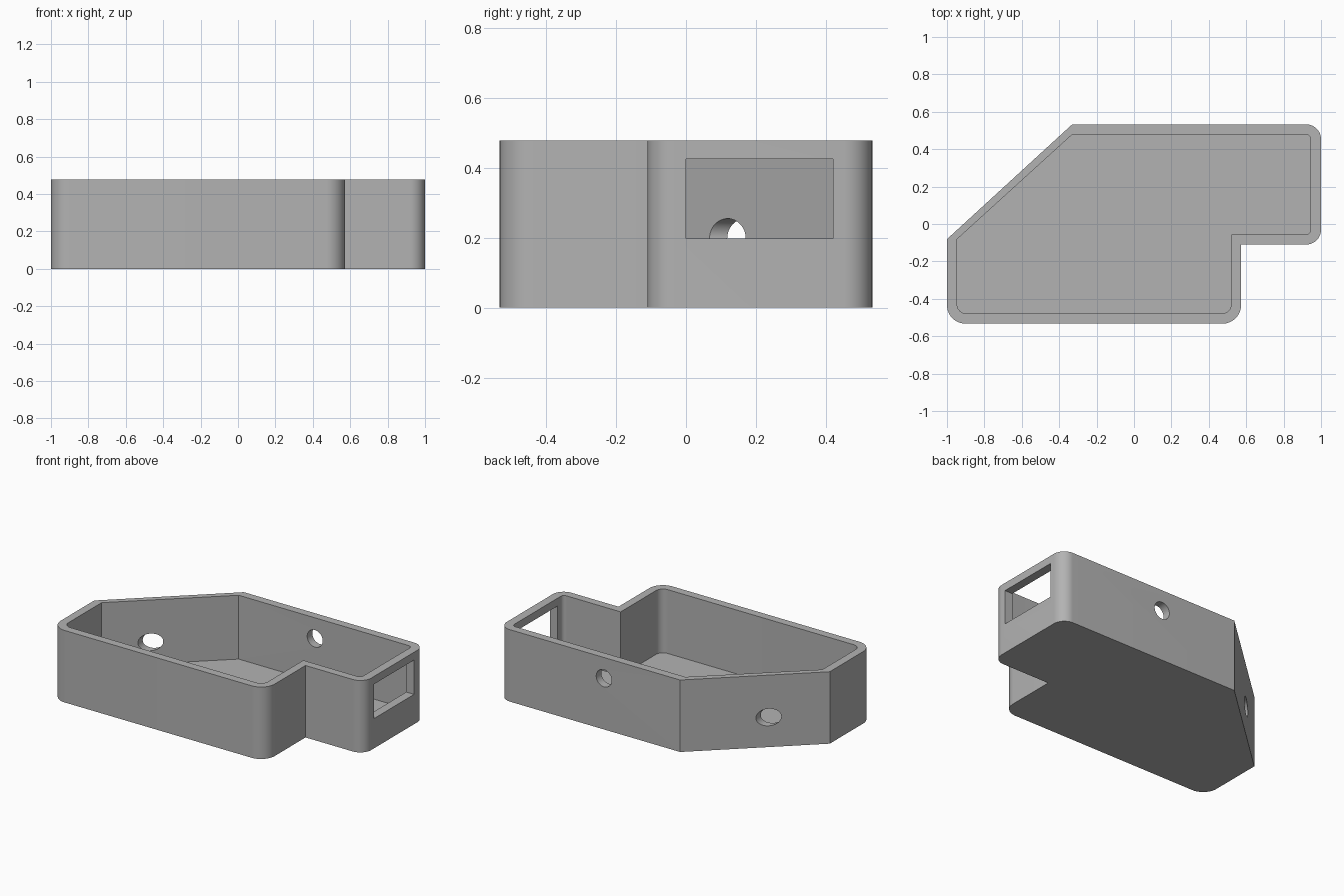
import bpy, bmesh, math
from mathutils import Vector, Matrix

cube = bpy.data.objects.get("Cube")
if cube:
    bpy.data.objects.remove(cube, do_unlink=True)

HEIGHT = 0.478
FLOOR = 0.054
HOLE_RADIUS = 0.057

grey = bpy.data.materials.new("plain grey")
grey.use_nodes = True
colour = (0.45, 0.45, 0.45, 1)
grey.diffuse_color = colour
grey.node_tree.nodes["Principled BSDF"].inputs["Base Color"].default_value = colour


def rounded_outline(corners, steps=12):
    """Turn (x, y, radius) corners into outline points."""
    points = []
    for i, (x, y, r) in enumerate(corners):
        here = Vector((x, y))
        if r == 0:
            points.append(here)
            continue
        to_prev = (Vector(corners[i - 1][:2]) - here).normalized()
        to_next = (Vector(corners[(i + 1) % len(corners)][:2]) - here).normalized()
        centre = here + (to_prev + to_next) * r      # right-angled corners
        for k in range(steps + 1):
            a = math.pi / 2 * k / steps
            points.append(centre - to_next * r * math.cos(a) - to_prev * r * math.sin(a))
    return points


def finish(name, bm):
    bmesh.ops.recalc_face_normals(bm, faces=bm.faces)
    mesh = bpy.data.meshes.new(name)
    bm.to_mesh(mesh)
    bm.free()
    mesh.materials.append(grey)
    obj = bpy.data.objects.new(name, mesh)
    bpy.context.collection.objects.link(obj)
    return obj


def prism(name, corners, bottom, top):
    bm = bmesh.new()
    base = bm.faces.new([bm.verts.new((p.x, p.y, bottom)) for p in rounded_outline(corners)])
    raised = bmesh.ops.extrude_face_region(bm, geom=[base])["geom"]
    bmesh.ops.translate(bm, vec=(0, 0, top - bottom),
                        verts=[v for v in raised if isinstance(v, bmesh.types.BMVert)])
    return finish(name, bm)


def drill(name, x, y, z):
    """Cylinder running front to back."""
    bm = bmesh.new()
    place = Matrix.Translation((x, y, z)) @ Matrix.Rotation(math.pi / 2, 4, "X")
    bmesh.ops.create_cone(bm, cap_ends=True, segments=48, radius1=HOLE_RADIUS,
                          radius2=HOLE_RADIUS, depth=0.4, matrix=place)
    return finish(name, bm)


# Solid body with a notch and a slanted back corner
case = prism("open_case", [
    (-1, -0.533, 0.1), (0.573, -0.533, 0.1), (0.573, -0.11, 0),
    (1, -0.11, 0.08), (1, 0.533, 0.08), (-0.33, 0.533, 0), (-1, -0.081, 0)],
    0, HEIGHT)

# Cavity, side window and two round holes
cutters = [
    prism("cavity_cutter", [
        (-0.946, -0.479, 0.05), (0.52, -0.479, 0.05), (0.52, -0.057, 0),
        (0.943, -0.057, 0.025), (0.943, 0.479, 0.025), (-0.33, 0.479, 0),
        (-0.946, -0.081, 0)], FLOOR, HEIGHT + 0.2),
    prism("window_cutter", [(0.8, 0, 0), (1.2, 0, 0), (1.2, 0.42, 0), (0.8, 0.42, 0)],
          0.198, 0.426),
    drill("back_hole_cutter", 0.23, 0.5, 0.34),
    drill("slanted_wall_hole_cutter", -0.726, 0.15, 0.198),
]

bpy.context.view_layer.objects.active = case
for cutter in cutters:
    cut = case.modifiers.new(cutter.name, "BOOLEAN")
    cut.operation = "DIFFERENCE"
    cut.solver = "EXACT"
    cut.object = cutter
    bpy.ops.object.modifier_apply(modifier=cut.name)
    bpy.data.objects.remove(cutter, do_unlink=True)

# Smooth rounded corners, crisp edges
bpy.ops.object.select_all(action="DESELECT")
case.select_set(True)
bpy.ops.object.shade_smooth_by_angle(angle=math.radians(30))
